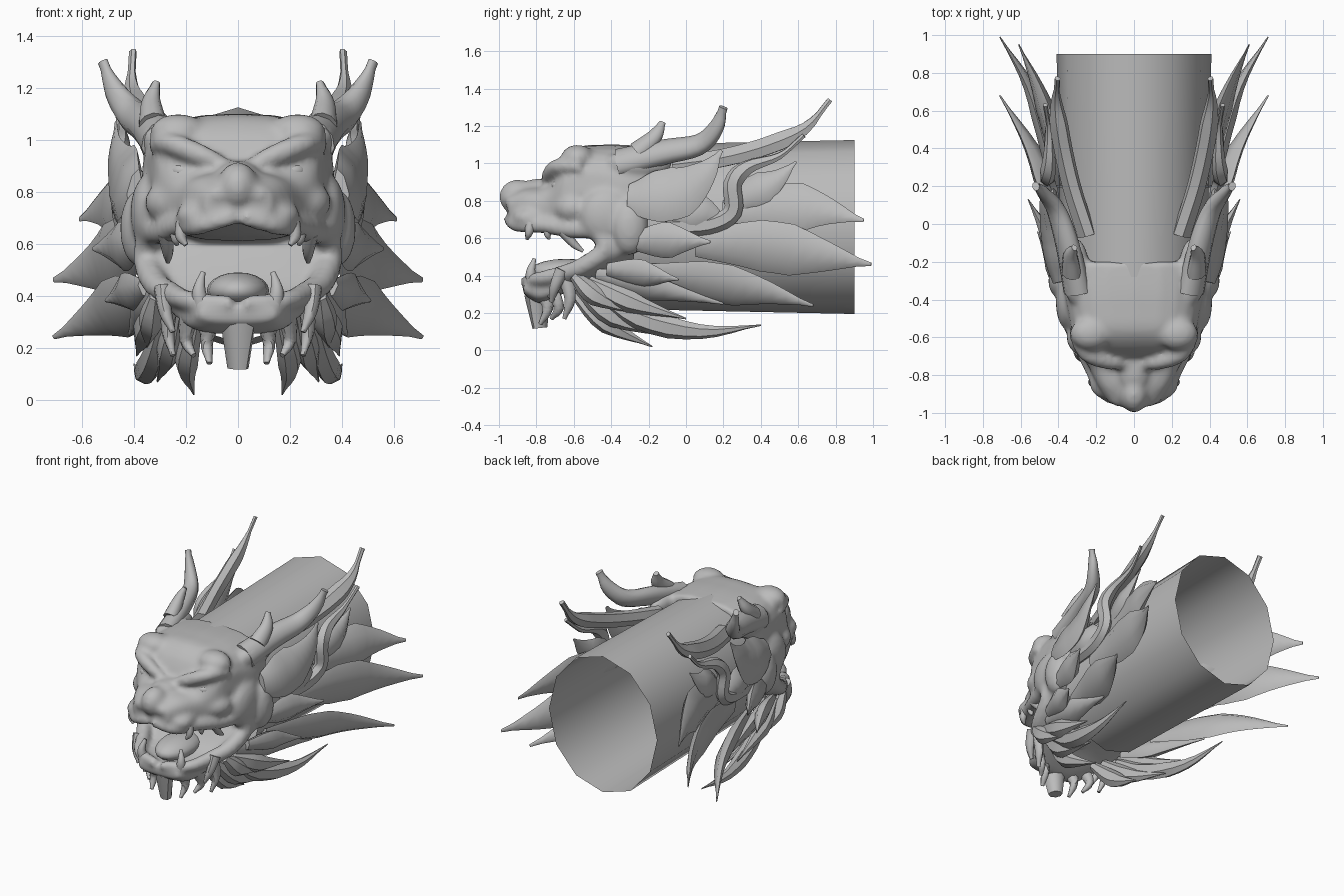
import bpy, bmesh, math
from mathutils import Vector, Matrix

if "Cube" in bpy.data.objects:
    bpy.data.objects.remove(bpy.data.objects["Cube"])

STONE = bpy.data.materials.new("stone_grey")
STONE.use_nodes = True
STONE.diffuse_color = (.5, .5, .5, 1)
STONE.node_tree.nodes["Principled BSDF"].inputs["Base Color"].default_value = (.5, .5, .5, 1)
AXIS_Z = .66


def smooth_path(points, steps):
    """Catmull-Rom through tuples of any length."""
    pts = [Vector(p) for p in points]
    pts = [2 * pts[0] - pts[1]] + pts + [2 * pts[-1] - pts[-2]]
    out = []
    for a, b, c, d in zip(pts, pts[1:], pts[2:], pts[3:]):
        for i in range(steps):
            u = i / steps
            out.append(.5 * (2 * b + (c - a) * u + (2 * a - 5 * b + 4 * c - d) * u ** 2
                             + (3 * b - a - 3 * c + d) * u ** 3))
    return out + [pts[-2]]


def loft(bm, rings, capped=True):
    rows = [[bm.verts.new(p) for p in ring] for ring in rings]
    n = len(rows[0])
    for a, b in zip(rows, rows[1:]):
        for i in range(n):
            bm.faces.new((a[i], a[(i + 1) % n], b[(i + 1) % n], b[i]))
    if capped:
        bm.faces.new(rows[0])
        bm.faces.new(rows[-1])


def finish(name, bm, mirror=False, angle=50):
    bmesh.ops.recalc_face_normals(bm, faces=bm.faces)
    mesh = bpy.data.meshes.new(name)
    bm.to_mesh(mesh)
    bm.free()
    mesh.materials.append(STONE)
    obj = bpy.data.objects.new(name, mesh)
    bpy.context.collection.objects.link(obj)
    bpy.ops.object.select_all(action='DESELECT')
    obj.select_set(True)
    bpy.context.view_layer.objects.active = obj
    bpy.ops.object.shade_smooth_by_angle(angle=math.radians(angle))
    if mirror:
        obj.modifiers.new("Mirror", 'MIRROR')
    return obj


def leaf_shape(s):
    return max(.07, min(.5 + s * 1.5, .95 + .05 * math.sin(math.pi * s), (1 - s) * 2))


def horn_shape(s):
    return max(.3, (1 - s) ** .45)


def ribbon_shape(s):
    return max(.3, min(1, (1 - s) * 2.5))


def sweep(bm, path, width, thick, shape, sides=6, lean=.8):
    """Tapered strand; its flat side faces outward, by lean also up or down."""
    pts = smooth_path(path, 4)
    rings = []
    for i, p in enumerate(pts):
        t = (pts[min(i + 1, len(pts) - 1)] - pts[max(i - 1, 0)]).normalized()
        n = Vector((p.x + .05, 0, (p.z - AXIS_Z) * lean))
        n = (n - t * n.dot(t)).normalized()
        w = t.cross(n)
        k = shape(i / (len(pts) - 1))
        rings.append([p + k * (w * width * math.cos(a) + n * thick * math.sin(a))
                      for a in (math.tau * j / sides for j in range(sides))])
    loft(bm, rings)


def strand(name, path, width, thick, shape=leaf_shape, sides=6, lean=.8):
    bm = bmesh.new()
    sweep(bm, path, width, thick, shape, sides, lean)
    return finish(name, bm, True)


def skull_loft(bm, sections, power):
    """Sections are (y, half width, bottom, top)."""
    rings = []
    for y, w, lo, hi in smooth_path(sections, 3):
        ring = []
        for j in range(24):
            c, s = math.cos(math.tau * j / 24), math.sin(math.tau * j / 24)
            ring.append((w * math.copysign(abs(c) ** power, c), y,
                         (lo + hi) / 2 + (hi - lo) / 2 * math.copysign(abs(s) ** power, s)))
        rings.append(ring)
    loft(bm, rings)


def blob(bm, centre, size):
    for side in ((1, -1) if centre[0] else (1,)):
        where = Vector((centre[0] * side, centre[1], centre[2]))
        bmesh.ops.create_uvsphere(bm, u_segments=16, v_segments=10, radius=1,
                                  matrix=Matrix.LocRotScale(where, None, Vector(size)))


def ridge(bm, path, r):
    for side in (1, -1):
        sweep(bm, [(x * side, y, z) for x, y, z in path], r, r,
              lambda s: .55 + .45 * math.sin(math.pi * s), 10)


# Neck: open twelve-sided shell
bm = bmesh.new()
loft(bm, [[(r * math.sin(math.tau * j / 12), y, AXIS_Z + h * math.cos(math.tau * j / 12))
           for j in range(12)] for y, r, h in ((-.28, .385, .44), (.9, .41, .465))], False)
finish("neck", bm, angle=35)

# Head: skull, jaw and facial masses fused into one skin
bm = bmesh.new()
skull_loft(bm, [(-.95, .13, .69, .83), (-.86, .19, .66, .87), (-.74, .25, .63, .89),
                (-.66, .31, .62, 1.02), (-.57, .335, .61, 1.09), (-.45, .355, .6, 1.1),
                (-.34, .375, .5, 1.1), (-.2, .37, .5, 1.09)], .7)
skull_loft(bm, [(-.87, .15, .3, .36), (-.78, .2, .25, .38), (-.68, .25, .29, .39), (-.58, .31, .35, .43),
                (-.48, .36, .39, .56), (-.36, .4, .43, .75), (-.24, .41, .5, .75)], .7)
blob(bm, (0, -.9, .82), (.08, .1, .095))
blob(bm, (.075, -.9, .79), (.065, .07, .05))
blob(bm, (0, -.77, .86), (.09, .13, .06))
blob(bm, (.24, -.6, .76), (.12, .11, .09))
blob(bm, (.15, -.83, .71), (.09, .1, .06))
blob(bm, (.23, -.58, 1.03), (.11, .09, .07))
blob(bm, (.34, -.42, .72), (.075, .15, .15))
blob(bm, (.38, -.3, .66), (.075, .1, .15))
blob(bm, (.31, -.25, 1.0), (.075, .18, .08))
ridge(bm, [(.04, -.74, .9), (.14, -.73, .94), (.26, -.68, .985), (.33, -.56, .98)], .045)
ridge(bm, [(.02, -.95, .7), (.15, -.9, .67), (.22, -.76, .67), (.28, -.62, .65), (.33, -.48, .64),
           (.35, -.43, .54), (.32, -.55, .45), (.26, -.66, .41), (.18, -.8, .38), (.02, -.86, .37)], .055)
head = finish("head", bm, angle=60)
remesh = head.modifiers.new("Fuse", 'REMESH')
remesh.mode, remesh.voxel_size, remesh.use_smooth_shade = 'VOXEL', .016, True
soften = head.modifiers.new("Soften", 'SMOOTH')
soften.factor, soften.iterations = .5, 7

# Eyes, tongue and teeth
bm = bmesh.new()
blob(bm, (.21, -.67, .88), (.055, .05, .035))
finish("eyes", bm, angle=60)
bm = bmesh.new()
blob(bm, (0, -.64, .42), (.12, .2, .07))
finish("tongue", bm, angle=60)
for name, path, size in (
        ("lower_fang", [(.14, -.82, .36), (.15, -.83, .42), (.135, -.81, .49)], .035),
        ("upper_fang", [(.21, -.83, .68), (.22, -.84, .63), (.2, -.85, .595)], .03),
        ("upper_side_tooth", [(.24, -.74, .66), (.24, -.74, .62), (.235, -.73, .595)], .025),
        ("back_tooth", [(.28, -.66, .64), (.27, -.6, .57), (.27, -.55, .53)], .03)):
    strand(name, path, size, size, horn_shape, 8)

# Horns
strand("front_horn", [(.3, -.36, 1.0), (.35, -.12, 1.06), (.41, .07, 1.1), (.475, .16, 1.19), (.52, .2, 1.3)],
       .085, .065, horn_shape, 10)
strand("horn_spur", [(.33, -.26, 1.06), (.335, -.17, 1.14), (.315, -.125, 1.22)], .06, .05, horn_shape, 10)
strand("rear_horn", [(.25, -.06, .99), (.33, .2, 1.03), (.385, .45, 1.1), (.41, .64, 1.19), (.405, .77, 1.34)],
       .06, .045, ribbon_shape)

# Ears, fins and curling tendrils
strand("ear", [(.4, -.31, .82), (.42, -.2, .82), (.44, -.03, .85), (.47, .1, .95), (.47, .19, 1.07)], .145, .045)
strand("ear_lobe", [(.41, -.12, .74), (.43, .07, .74), (.43, .24, .67)], .1, .045)
strand("curled_tendril", [(.41, -.1, .66), (.43, .12, .67), (.45, .25, .74), (.46, .25, .89), (.45, .33, .98),
                          (.45, .5, 1.04), (.47, .63, 1.15)], .05, .04, ribbon_shape)
strand("rear_fin", [(.4, .22, .76), (.42, .35, .84), (.44, .48, .91), (.44, .59, 1.01)], .09, .04)

# Swept mane
for name, path, width in (
        ("upper_mane", [(.39, .2, .73), (.44, .5, .76), (.51, .72, .75), (.61, .95, .695)], .135),
        ("middle_mane", [(.39, .05, .57), (.45, .4, .56), (.55, .72, .51), (.71, .99, .46)], .14),
        ("lower_mane", [(.33, -.2, .41), (.42, .1, .37), (.54, .4, .32), (.71, .68, .24)], .12),
        ("cheek_mane", [(.4, -.28, .58), (.45, -.08, .59), (.56, .13, .58)], .095),
        ("jaw_mane", [(.36, -.42, .43), (.42, -.22, .41), (.51, -.04, .38)], .08),
        ("throat_mane", [(.31, -.48, .4), (.36, -.2, .34), (.42, .2, .25)], .085)):
    strand(name, path, width, .045)

# Beard locks below the jaw
for name, path, width in (
        ("long_beard", [(.28, -.5, .33), (.32, -.25, .17), (.37, .08, .1), (.4, .4, .135)], .06),
        ("outer_beard", [(.31, -.52, .37), (.36, -.3, .26), (.39, 0, .17)], .06),
        ("middle_beard", [(.23, -.58, .34), (.27, -.38, .18), (.31, -.06, .07)], .06),
        ("inner_beard", [(.16, -.6, .31), (.2, -.42, .14), (.17, -.18, .02)], .055),
        ("side_beard", [(.32, -.6, .4), (.34, -.48, .29), (.35, -.28, .2)], .055)):
    strand(name, path, width, .045, lean=.15)

# Chin locks
for name, path in (
        ("chin_lock_front", [(.11, -.76, .3), (.12, -.74, .22), (.11, -.78, .14)]),
        ("chin_lock_middle", [(.19, -.72, .33), (.2, -.68, .23), (.17, -.72, .17)]),
        ("chin_lock_rear", [(.26, -.64, .38), (.27, -.62, .27), (.25, -.65, .17)]),
        ("lip_lock", [(.29, -.66, .43), (.28, -.7, .34), (.25, -.72, .26)])):
    strand(name, path, .04, .035, horn_shape, 8)
bm = bmesh.new()
sweep(bm, [(0, -.8, .3), (0, -.79, .21), (0, -.78, .12)], .06, .075, lambda s: 1 - .4 * s, 8)
finish("chin_tuft", bm)
